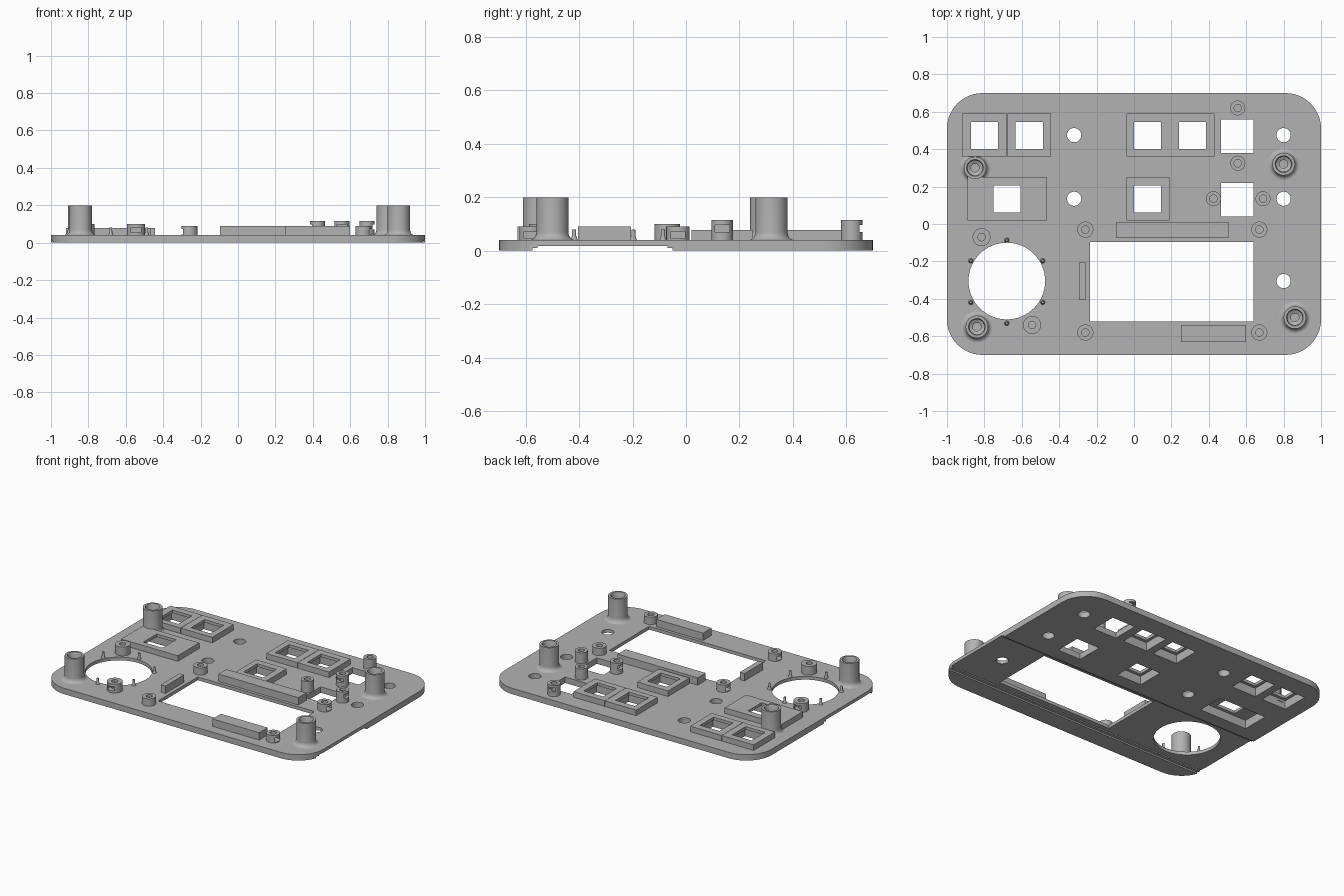
import bpy, bmesh, math
from mathutils import Matrix

if "Cube" in bpy.data.objects:
    bpy.data.objects.remove(bpy.data.objects["Cube"])

grey = bpy.data.materials.new("plastic_grey")
grey.diffuse_color = (0.45, 0.45, 0.45, 1)
grey.use_nodes = True
grey.node_tree.nodes["Principled BSDF"].inputs["Base Color"].default_value = grey.diffuse_color
TOP = 0.04  # upper face of the plate


def finish(name, bm):
    bmesh.ops.recalc_face_normals(bm, faces=bm.faces)
    me = bpy.data.meshes.new(name)
    bm.to_mesh(me)
    bm.free()
    me.materials.append(grey)
    ob = bpy.data.objects.new(name, me)
    bpy.context.collection.objects.link(ob)
    return ob


def box(name, x0, x1, y0, y1, z0, z1):
    bm = bmesh.new()
    m = Matrix.Translation(((x0 + x1) / 2, (y0 + y1) / 2, (z0 + z1) / 2))
    m = m @ Matrix.Diagonal((x1 - x0, y1 - y0, z1 - z0, 1))
    bmesh.ops.create_cube(bm, size=1, matrix=m)
    return finish(name, bm)


def lathe(name, x, y, profile, n=32):
    """Revolve (radius, z) points about a vertical axis, capping both ends."""
    bm = bmesh.new()
    rings = [[bm.verts.new((x + r * math.cos(2 * math.pi * i / n),
                            y + r * math.sin(2 * math.pi * i / n), z))
              for i in range(n)] for r, z in profile]
    for a, b in zip(rings, rings[1:]):
        for i in range(n):
            j = (i + 1) % n
            bm.faces.new((a[i], a[j], b[j], b[i]))
    bm.faces.new(rings[0])
    bm.faces.new(rings[-1])
    return finish(name, bm)


def cut(ob, cutter):
    """Subtract a cutter, then throw it away."""
    mod = ob.modifiers.new("cut", 'BOOLEAN')
    mod.operation, mod.solver, mod.object = 'DIFFERENCE', 'EXACT', cutter
    bpy.context.view_layer.update()
    dg = bpy.context.evaluated_depsgraph_get()
    me = bpy.data.meshes.new_from_object(ob.evaluated_get(dg))
    ob.modifiers.clear()
    ob.data = me
    bpy.data.objects.remove(cutter)


def cut_box(ob, *size):
    cut(ob, box("cutter", *size))


def cut_round(ob, x, y, r, n=32):
    cut(ob, lathe("cutter", x, y, [(r, -0.1), (r, 0.3)], n))


# Base plate with rounded corners
plate = box("plate", -1, 1, -0.7, 0.7, 0, TOP)
bm = bmesh.new()
bm.from_mesh(plate.data)
upright = [e for e in bm.edges if abs(e.verts[0].co.z - e.verts[1].co.z) > 0.01]
bmesh.ops.bevel(bm, geom=upright, offset=0.19, segments=12, profile=0.5, affect='EDGES')
bm.to_mesh(plate.data)
bm.free()

# Stepped channel across the underside
cut_box(plate, -1.1, 1.1, -0.575, -0.05, -0.1, 0.01)
cut_box(plate, -1.1, 1.1, -0.555, -0.07, -0.1, 0.018)

# Screen window, two switch windows, speaker opening and round holes
cut_box(plate, -0.235, 0.64, -0.52, -0.095, -0.1, 0.2)
cut_box(plate, 0.465, 0.64, 0.38, 0.56, -0.1, 0.2)
cut_box(plate, 0.465, 0.64, 0.04, 0.22, -0.1, 0.2)
cut_round(plate, -0.68, -0.305, 0.205, 64)
for x, y in [(-0.32, 0.475), (-0.32, 0.135), (0.8, 0.475), (0.8, 0.135), (0.8, -0.305)]:
    cut_round(plate, x, y, 0.038)

# Raised button frames: outer x range, y range, button centre x, pocket half width
frames = [(-0.92, -0.682, 0.36, 0.59, -0.80, 0.0925),
          (-0.68, -0.445, 0.36, 0.59, -0.56, 0.0925),
          (-0.89, -0.465, 0.02, 0.25, -0.68, 0.18),
          (-0.04, 0.194, 0.36, 0.59, 0.073, 0.0925),
          (0.196, 0.43, 0.36, 0.59, 0.312, 0.0925),
          (-0.04, 0.19, 0.02, 0.25, 0.073, 0.0925)]
for x0, x1, y0, y1, cx, w in frames:
    cy = (y0 + y1) / 2 - 0.002
    frame = box("button_frame", x0, x1, y0, y1, TOP, 0.078)
    cut_box(frame, cx - 0.0725, cx + 0.0725, cy - 0.0725, cy + 0.0725, -0.1, 0.2)
    for ob in (frame, plate):
        cut_box(ob, cx - w, cx + w, cy - 0.0925, cy + 0.0925, -0.1, 0.058)

# Support ribs around the screen
box("rib_back", -0.095, 0.505, -0.075, 0.01, TOP, 0.09)
box("rib_left", -0.295, -0.26, -0.405, -0.205, TOP, 0.09)
box("rib_front", 0.25, 0.6, -0.63, -0.54, TOP, 0.09)

# Tall screw bosses with flared feet and tapered bores
flare = [(0.06 + 0.025 * (1 - math.sin(t)), TOP + 0.03 * (1 - math.cos(t)))
         for t in [math.pi / 2 * i / 6 for i in range(7)]]
for x, y in [(-0.85, 0.30), (0.80, 0.32), (-0.84, -0.55), (0.86, -0.50)]:
    lathe("screw_boss", x, y, flare + [(0.06, 0.2), (0.045, 0.2), (0.04, 0.19),
                                       (0.04, 0.1), (0.022, 0.09), (0.022, 0.05)], 40)

# Small standoffs with a nut slot: position, radius, top, slot direction
standoffs = [(0.555, 0.62, 0.04, 0.115, 0, 1), (0.555, 0.325, 0.04, 0.115, 0, -1),
             (0.425, 0.135, 0.04, 0.115, -1, 0), (0.69, 0.135, 0.04, 0.115, 1, 0),
             (-0.815, -0.07, 0.048, 0.10, 0, 1), (-0.545, -0.54, 0.048, 0.10, 0, -1),
             (-0.26, -0.03, 0.043, 0.09, -1, 0), (0.67, -0.03, 0.043, 0.09, 1, 0),
             (-0.26, -0.58, 0.043, 0.09, -1, 0), (0.67, -0.58, 0.043, 0.09, 1, 0)]
for x, y, r, z, dx, dy in standoffs:
    post = lathe("standoff", x, y, [(r, TOP), (r, z), (0.02, z), (0.02, TOP + 0.005)])
    cx, cy = x + dx * 0.03, y + dy * 0.03
    hx, hy = (0.055, 0.027) if dx else (0.027, 0.055)
    cut_box(post, cx - hx, cx + hx, cy - hy, cy + hy, z - 0.045, z - 0.018)

# Locating pins around the speaker opening
for i in range(6):
    a = math.radians(30 + 60 * i)
    lathe("speaker_pin", -0.68 + 0.222 * math.cos(a), -0.308 + 0.222 * math.sin(a),
          [(0.013, TOP), (0.008, 0.055), (0.007, 0.08)], 12)

# Smooth the round walls, keep edges crisp
bpy.ops.object.select_all(action='SELECT')
bpy.context.view_layer.objects.active = plate
bpy.ops.object.shade_smooth_by_angle(angle=math.radians(30))
